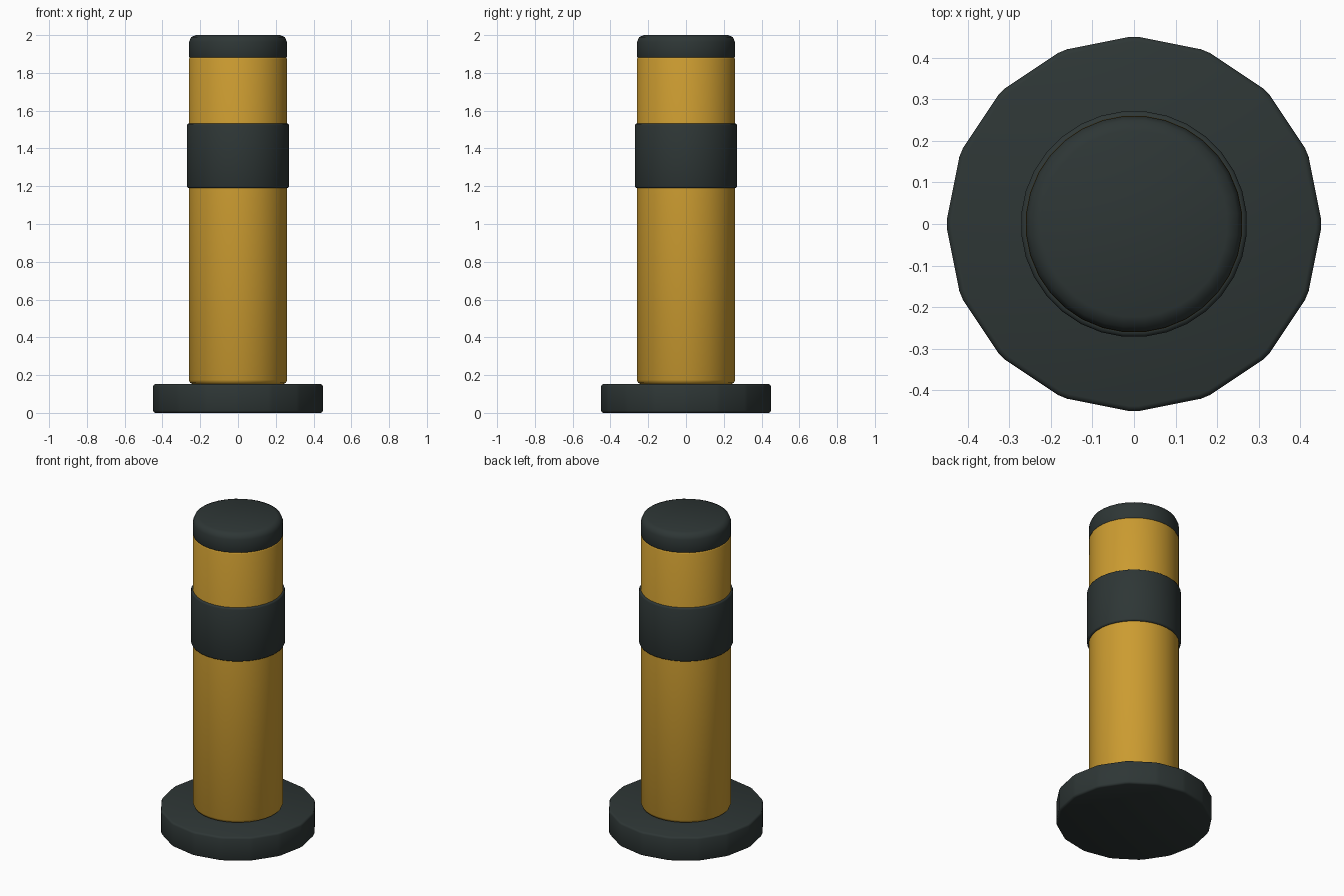
import bpy, bmesh
from math import cos, sin, pi, radians

cube = bpy.data.objects.get("Cube")
if cube:
    bpy.data.objects.remove(cube, do_unlink=True)


def material(name, rgb):
    m = bpy.data.materials.new(name)
    m.use_nodes = True
    m.diffuse_color = (*rgb, 1)
    bsdf = m.node_tree.nodes["Principled BSDF"]
    bsdf.inputs["Base Color"].default_value = (*rgb, 1)
    bsdf.inputs["Roughness"].default_value = 0.7
    return m


dark = material("dark_rubber", (0.027, 0.037, 0.036))
yellow = material("amber_plastic", (0.60, 0.33, 0.03))


def turned_part(name, profile, corner, mat, sides=16):
    """Sweep a (radius, height) profile round z as a polygon with clipped corners."""
    bm = bmesh.new()
    rings = []
    for r, z in profile:
        ring = []
        for i in range(sides):
            a = 2 * pi * i / sides
            for t in (-corner, corner):
                ring.append(bm.verts.new((r * cos(a) - t * sin(a),
                                          r * sin(a) + t * cos(a), z)))
        rings.append(ring)
    n = sides * 2
    for low, high in zip(rings, rings[1:]):
        for i in range(n):
            j = (i + 1) % n
            bm.faces.new((low[i], low[j], high[j], high[i]))
    bm.faces.new(rings[0][::-1])
    bm.faces.new(rings[-1])
    mesh = bpy.data.meshes.new(name)
    bm.to_mesh(mesh)
    bm.free()
    mesh.materials.append(mat)
    obj = bpy.data.objects.new(name, mesh)
    bpy.context.collection.objects.link(obj)
    bpy.ops.object.select_all(action="DESELECT")
    bpy.context.view_layer.objects.active = obj
    obj.select_set(True)
    bpy.ops.object.shade_smooth_by_angle(angle=radians(50))
    return obj


def rounded(r, z0, z1, b0, b1):
    """Profile of a cylinder with softened bottom and top rims."""
    k = 0.3
    return [(r - b0, z0), (r - k * b0, z0 + k * b0), (r, z0 + b0),
            (r, z1 - b1), (r - k * b1, z1 - k * b1), (r - b1, z1)]


# Wide foot, post, collar and end cap
turned_part("base", rounded(0.45, 0.0, 0.152, 0.012, 0.012), 0.012, dark)
turned_part("post", rounded(0.26, 0.152, 1.885, 0.022, 0.012), 0.026, yellow)
turned_part("collar", rounded(0.271, 1.19, 1.532, 0.01, 0.01), 0.026, dark)
turned_part("cap", rounded(0.259, 1.878, 2.0, 0.008, 0.036), 0.026, dark)
